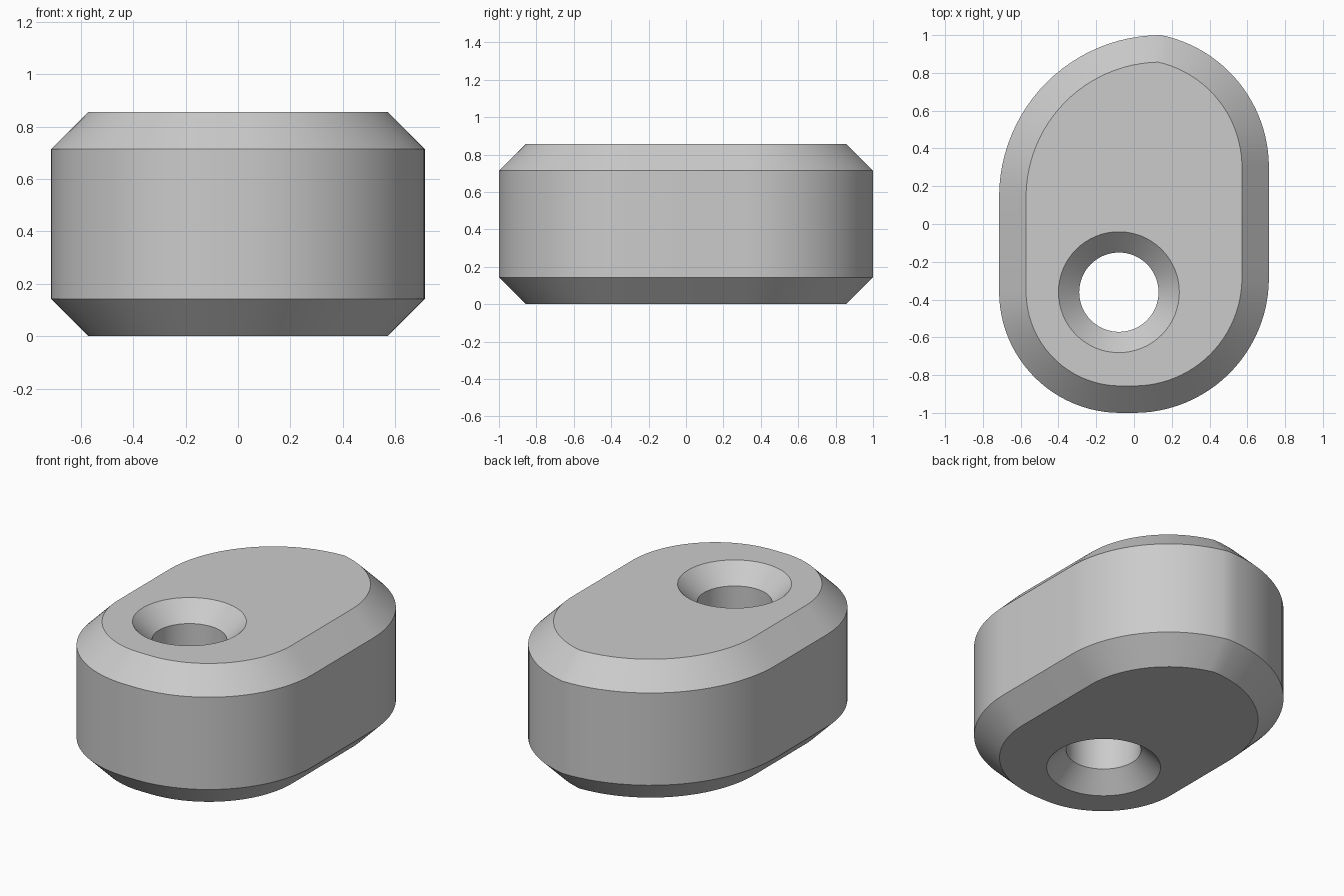
import bpy, bmesh, math
from mathutils import Vector

cube = bpy.data.objects.get("Cube")
if cube:
    bpy.data.objects.remove(cube, do_unlink=True)

U = 1 / 7            # base module of the part
HEIGHT = 6 * U
CHAMFER = U
SEGMENTS = 24


def material(name, rgb):
    mat = bpy.data.materials.new(name)
    mat.use_nodes = True
    mat.diffuse_color = (*rgb, 1)
    mat.node_tree.nodes["Principled BSDF"].inputs["Base Color"].default_value = (*rgb, 1)
    return mat


def arc(center, radius, start, end, steps=SEGMENTS):
    angles = [start + (end - start) * i / steps for i in range(steps + 1)]
    return [(center[0] + radius * math.cos(a), center[1] + radius * math.sin(a)) for a in angles]


def outline(inset):
    """Rounded plan shape; the two rear arcs meet in a soft corner."""
    right, left = Vector((0, 7 * U - math.sqrt(24) * U)), Vector((U, U))
    r_right, r_left = 5 * U - inset, 6 * U - inset
    # Meeting point of the two rear arcs
    gap = left - right
    d = gap.length
    along = (r_right ** 2 - r_left ** 2 + d * d) / (2 * d)
    side = math.sqrt(r_right ** 2 - along ** 2)
    gap.normalize()
    corner = right + gap * along + Vector((-gap.y, gap.x)) * side
    a_right = math.atan2(*(corner - right).yx)
    a_left = math.atan2(*(corner - left).yx)
    pi = math.pi
    return (arc(right, r_right, 0, a_right)
            + arc(left, r_left, a_left, pi)[1:]
            + arc((-U / 2, -2.5 * U), 4.5 * U - inset, pi, 1.5 * pi)
            + arc((0, -2 * U), 5 * U - inset, 1.5 * pi, 2 * pi))


def circle(radius):
    return arc((-0.08, -0.361), radius, 0, 2 * math.pi, 64)[:-1]


def add_wall(bm, rings):
    """Join a stack of (points, height) rings and return the ring vertices."""
    loops = [[bm.verts.new((x, y, z)) for x, y in pts] for pts, z in rings]
    for low, high in zip(loops, loops[1:]):
        n = len(low)
        for i in range(n):
            j = (i + 1) % n
            bm.faces.new((low[i], low[j], high[j], high[i]))
    return loops


bm = bmesh.new()
# Chamfered outer wall
outer = add_wall(bm, [(outline(CHAMFER), 0), (outline(0), CHAMFER),
                      (outline(0), HEIGHT - CHAMFER), (outline(CHAMFER), HEIGHT)])
# Through hole, countersunk at both ends
SINK = 0.11
hole = add_wall(bm, [(circle(0.32), 0), (circle(0.21), SINK),
                     (circle(0.21), HEIGHT - SINK), (circle(0.32), HEIGHT)])
# Flat top and bottom around the hole
for end in (0, -1):
    edges = []
    for loop in (outer[end], hole[end]):
        edges += [bm.edges.get((v, loop[i - 1])) for i, v in enumerate(loop)]
    bmesh.ops.triangle_fill(bm, edges=edges, use_beauty=True)
bmesh.ops.recalc_face_normals(bm, faces=bm.faces[:])

mesh = bpy.data.meshes.new("offset_block")
bm.to_mesh(mesh)
bm.free()
mesh.materials.append(material("plain grey", (0.6, 0.6, 0.6)))
block = bpy.data.objects.new("offset_block", mesh)
bpy.context.collection.objects.link(block)

bpy.ops.object.select_all(action="DESELECT")
block.select_set(True)
bpy.context.view_layer.objects.active = block
bpy.ops.object.shade_smooth_by_angle(angle=math.radians(30))
